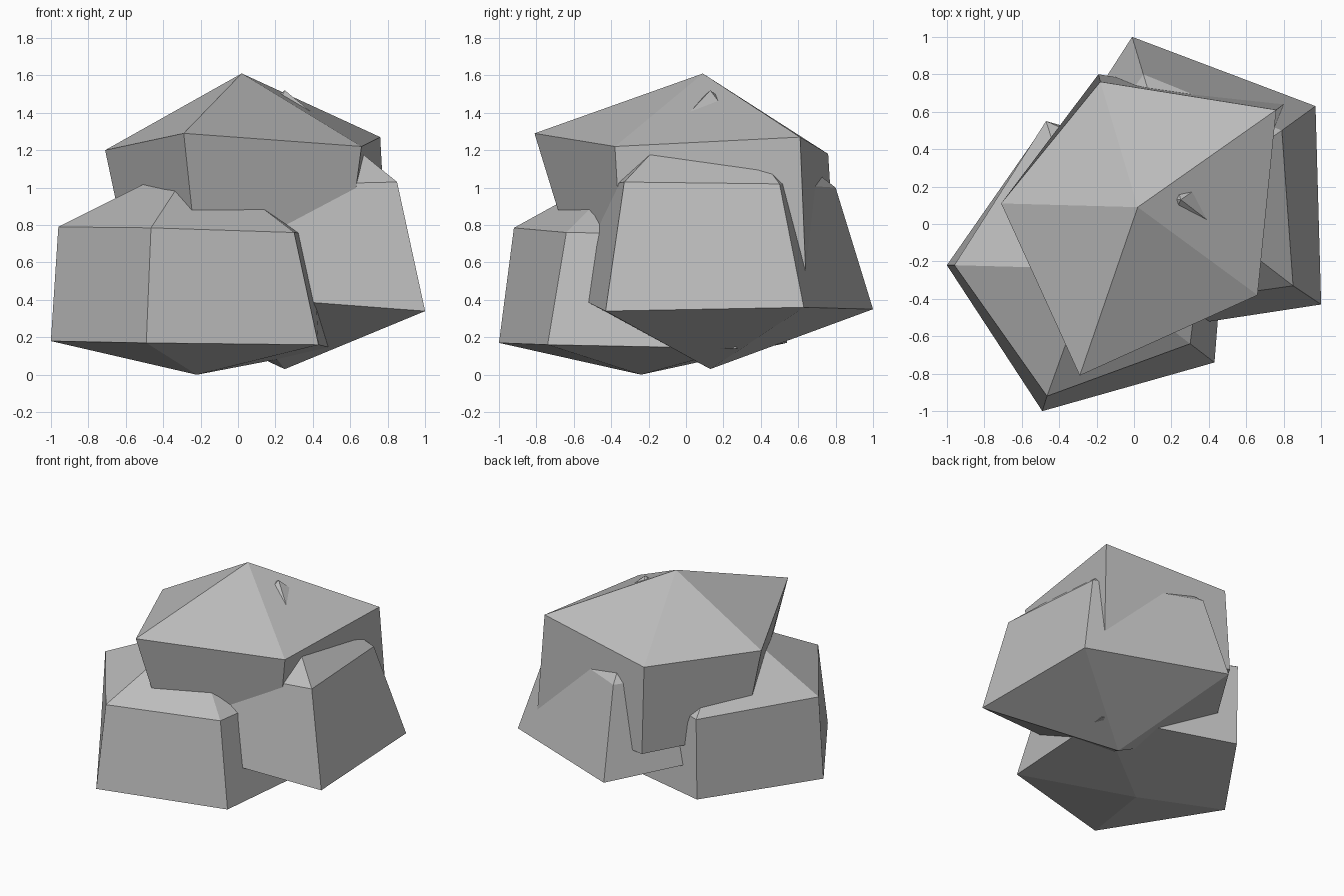
import bpy
import bmesh

# Remove the default cube
cube = bpy.data.objects.get("Cube")
if cube:
    bpy.data.objects.remove(cube, do_unlink=True)

# Single stone colour
stone = bpy.data.materials.new("stone_grey")
stone.use_nodes = True
colour = (0.5, 0.5, 0.5, 1.0)
stone.diffuse_color = colour
for node in stone.node_tree.nodes:
    if node.type == "BSDF_PRINCIPLED":
        node.inputs["Base Color"].default_value = colour
        node.inputs["Roughness"].default_value = 0.9


def boulder(name, bottom_tip, lower_ring, upper_ring, top_tip):
    """Faceted rock: two five-sided rings joined by walls, capped by shallow points."""
    bm = bmesh.new()
    low = [bm.verts.new(p) for p in lower_ring]
    high = [bm.verts.new(p) for p in upper_ring]
    base = bm.verts.new(bottom_tip)
    peak = bm.verts.new(top_tip)
    count = len(low)
    for i in range(count):
        j = (i + 1) % count
        bm.faces.new((base, low[j], low[i]))
        bm.faces.new((low[i], low[j], high[j], high[i]))
        bm.faces.new((high[i], high[j], peak))
    bmesh.ops.recalc_face_normals(bm, faces=bm.faces[:])
    mesh = bpy.data.meshes.new(name)
    bm.to_mesh(mesh)
    bm.free()
    mesh.materials.append(stone)
    obj = bpy.data.objects.new(name, mesh)
    bpy.context.collection.objects.link(obj)
    return obj


# Low boulder at the front
boulder(
    "front_boulder",
    bottom_tip=(-.22, -.24, 0),
    lower_ring=[(-1, -.22, .18), (-.49, -1, .17), (.43, -.74, .16),
                (.51, .27, .14), (-.47, .54, .17)],
    upper_ring=[(-.96, -.22, .79), (-.465, -.92, .785), (.3, -.64, .76),
                (.4, .16, .75), (-.47, .55, .78)],
    top_tip=(-.22, -.24, 1.16),
)

# Taller boulder at the back, its peak just breaking through the upper one
boulder(
    "back_boulder",
    bottom_tip=(.25, .13, .03),
    lower_ring=[(-.55, .16, .4), (-.05, -.59, .42), (1, -.43, .34),
                (.97, .63, .36), (-.01, 1, .35)],
    upper_ring=[(-.4, .15, 1), (0, -.45, 1.01), (.85, -.33, 1.03),
                (.79, .5, 1.02), (.05, .8, 1)],
    top_tip=(.25, .13, 1.52),
)

# Overhanging boulder resting on both
boulder(
    "top_boulder",
    bottom_tip=(.08, .13, .42),
    lower_ring=[(-.57, .11, .54), (-.21, -.58, .54), (.57, -.34, .54),
                (.8, .64, .54), (-.19, .8, .54)],
    upper_ring=[(-.71, .11, 1.2), (-.29, -.81, 1.29), (.66, -.38, 1.22),
                (.76, .61, 1.27), (-.18, .76, 1.18)],
    top_tip=(.02, .09, 1.61),
)
